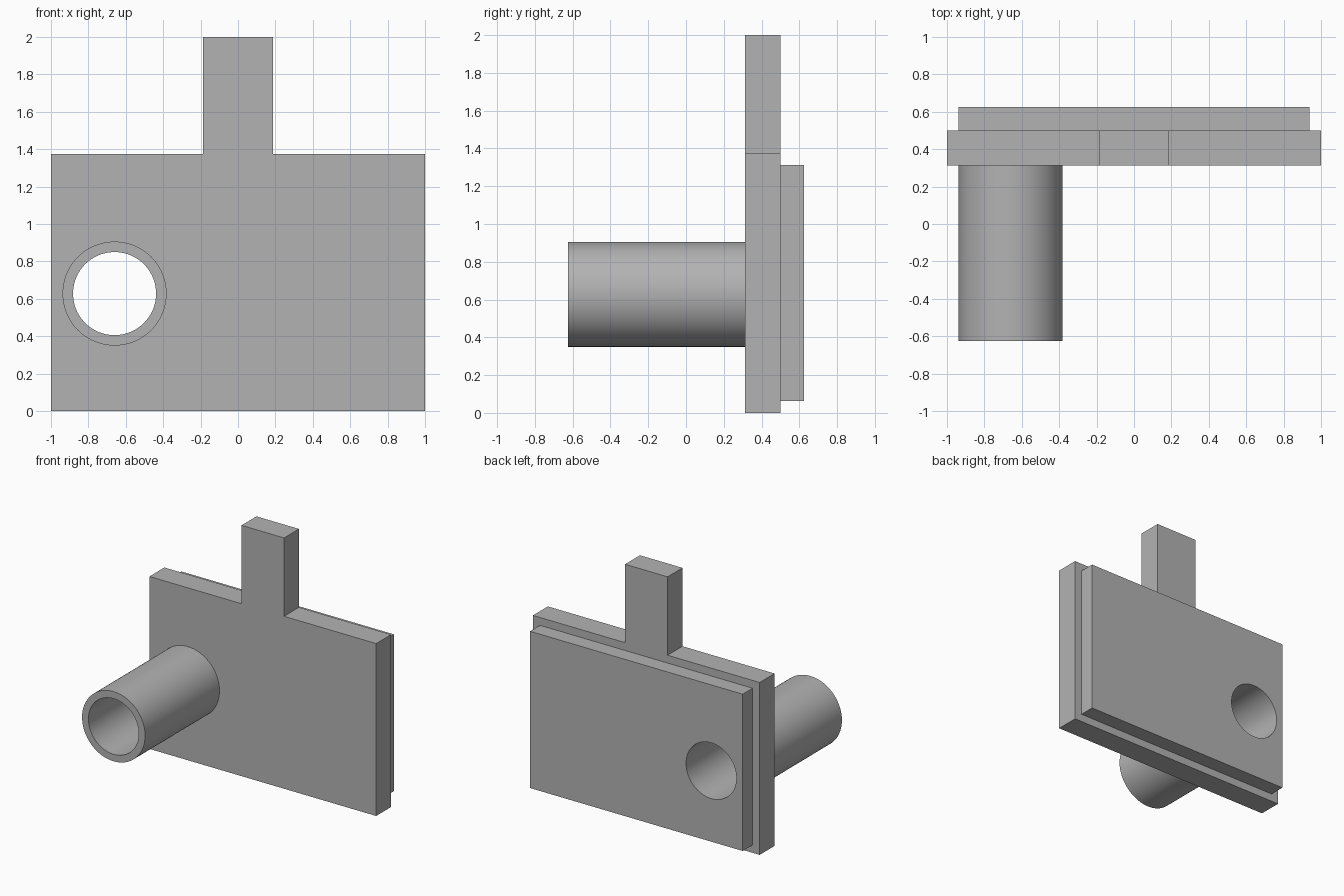
import bpy, bmesh, math
from mathutils import Matrix, Vector

cube = bpy.data.objects.get("Cube")
if cube:
    bpy.data.objects.remove(cube, do_unlink=True)

SEGMENTS = 96
HOLE_X, HOLE_Z = -0.66, 0.628
BORE, OUTER = 0.222, 0.278
FRONT, SEAM, BACK, TUBE_END = 0.3125, 0.5, 0.625, -0.625

grey = bpy.data.materials.new("plain grey")
grey.use_nodes = True
colour = (0.45, 0.45, 0.45, 1)
grey.diffuse_color = colour
grey.node_tree.nodes["Principled BSDF"].inputs["Base Color"].default_value = colour


def finish(name, bm):
    bmesh.ops.recalc_face_normals(bm, faces=bm.faces)
    mesh = bpy.data.meshes.new(name)
    bm.to_mesh(mesh)
    bm.free()
    obj = bpy.data.objects.new(name, mesh)
    bpy.context.collection.objects.link(obj)
    mesh.materials.append(grey)
    return obj


def slab(name, outline, y0, y1):
    """Extrude an x-z outline from y0 to y1."""
    bm = bmesh.new()
    face = bm.faces.new([bm.verts.new((x, y0, z)) for x, z in outline])
    extruded = bmesh.ops.extrude_face_region(bm, geom=[face])["geom"]
    verts = [v for v in extruded if isinstance(v, bmesh.types.BMVert)]
    bmesh.ops.translate(bm, verts=verts, vec=(0, y1 - y0, 0))
    return finish(name, bm)


def circle(radius):
    return [(HOLE_X + radius * math.cos(math.tau * i / SEGMENTS),
             HOLE_Z + radius * math.sin(math.tau * i / SEGMENTS))
            for i in range(SEGMENTS)]


def smooth(obj):
    bpy.ops.object.select_all(action='DESELECT')
    obj.select_set(True)
    bpy.context.view_layer.objects.active = obj
    bpy.ops.object.shade_smooth_by_angle(angle=math.radians(30))


# Main plate with its upright tab
half = [(0.1875, 2), (0.1875, 1.375), (1, 1.375), (1, 0)]
plate = slab("main_plate", half + [(-x, z) for x, z in reversed(half)], FRONT, SEAM)

# Smaller panel on the back
panel = slab("back_panel", [(-0.9375, 0.0625), (0.9375, 0.0625),
                            (0.9375, 1.3125), (-0.9375, 1.3125)], SEAM, BACK)

# Round hole through plate and panel
cutter = slab("bore_cutter", circle(BORE), 0, 1)
cutter.hide_render = True
cutter.hide_set(True)
for obj in (plate, panel):
    cut = obj.modifiers.new("bore", 'BOOLEAN')
    cut.operation = 'DIFFERENCE'
    cut.solver = 'EXACT'
    cut.object = cutter
    bpy.context.view_layer.objects.active = obj
    bpy.ops.object.modifier_apply(modifier=cut.name)
    smooth(obj)
bpy.data.objects.remove(cutter, do_unlink=True)

# Hollow tube projecting from the front
bm = bmesh.new()
rings = [[bm.verts.new((x, y, z)) for x, z in circle(r)]
         for r, y in ((OUTER, FRONT), (OUTER, TUBE_END), (BORE, TUBE_END), (BORE, FRONT))]
for a, b in zip(rings, rings[1:]):
    for i in range(SEGMENTS):
        j = (i + 1) % SEGMENTS
        bm.faces.new((a[i], a[j], b[j], b[i]))
smooth(finish("front_tube", bm))
